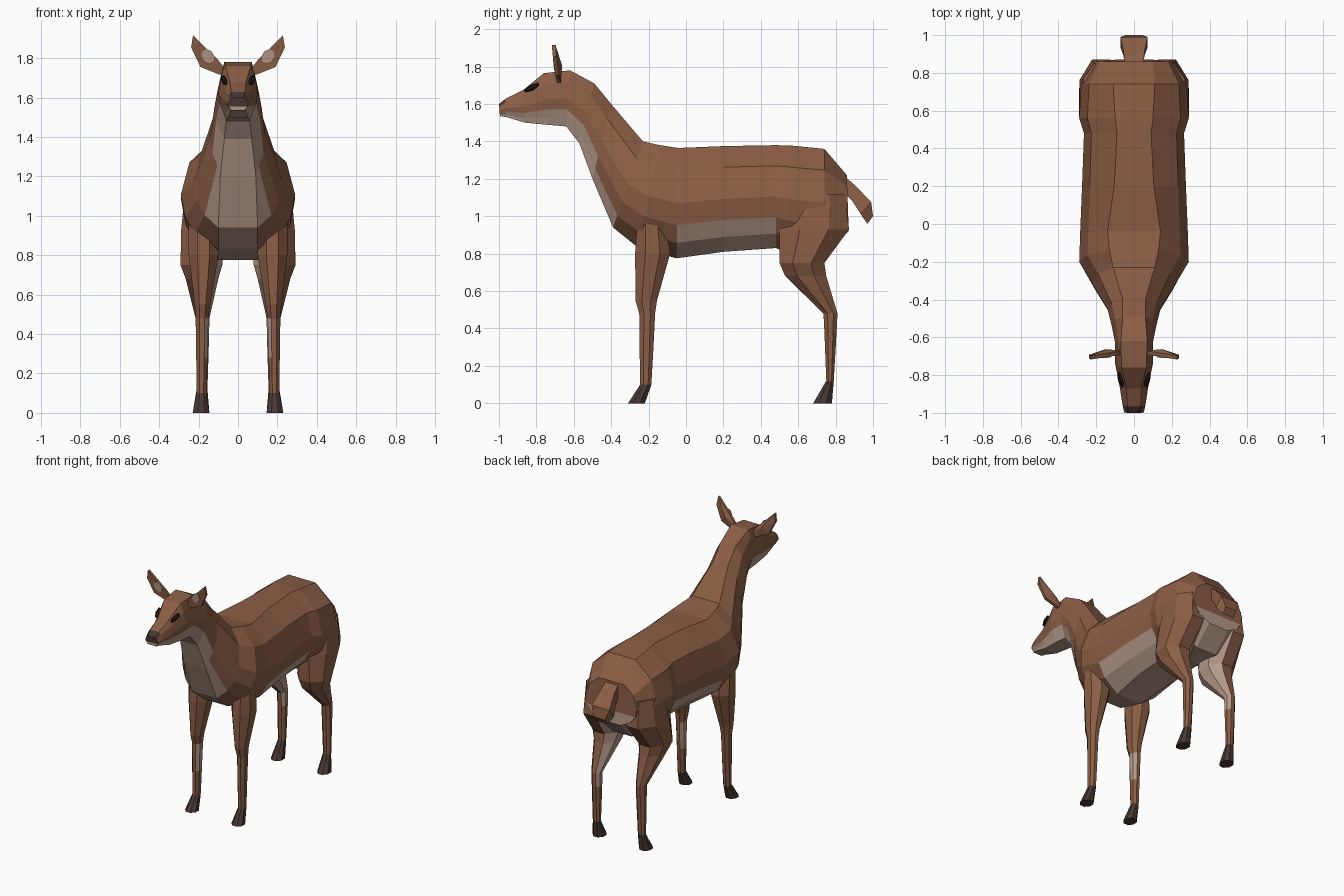
import bpy, bmesh, math
from mathutils import Matrix, Vector

cube = bpy.data.objects.get("Cube")
if cube:
    bpy.data.objects.remove(cube)


def material(name, rgb):
    m = bpy.data.materials.new(name)
    m.use_nodes = True
    m.diffuse_color = (*rgb, 1)
    m.node_tree.nodes["Principled BSDF"].inputs["Base Color"].default_value = (*rgb, 1)
    return m


COAT, PALE, HOOF, BLACK = range(4)
MATERIALS = [material("brown coat", (.26, .112, .06)),
             material("pale underside", (.46, .32, .25)),
             material("dark hoof", (.065, .038, .033)),
             material("black eye", (.014, .009, .008))]


def finish(name, bm, mirrored=False):
    bmesh.ops.recalc_face_normals(bm, faces=bm.faces)
    mesh = bpy.data.meshes.new(name)
    bm.to_mesh(mesh)
    bm.free()
    for m in MATERIALS:
        mesh.materials.append(m)
    obj = bpy.data.objects.new(name, mesh)
    bpy.context.scene.collection.objects.link(obj)
    if mirrored:
        obj.modifiers.new("mirror", 'MIRROR').use_mirror_merge = False
    return obj


def loft(rings, colour, cap):
    """Bridge rings of points; colour(segment, side) and cap(end, strip) pick materials."""
    bm = bmesh.new()
    loops = [[bm.verts.new(p) for p in ring] for ring in rings]
    n = len(loops[0])
    for i, (a, b) in enumerate(zip(loops, loops[1:])):
        for j in range(n):
            k = (j + 1) % n
            bm.faces.new((a[j], a[k], b[k], b[j])).material_index = colour(i, j)
    for end, r in ((0, loops[0]), (1, loops[-1])):
        for j in range(n // 2 - 1):
            f = bm.faces.new((r[j], r[j + 1], r[n - 2 - j], r[n - 1 - j]))
            f.material_index = cap(end, j)
    return bm


# Body, neck and head: one loft from nose to rump
def body_ring(ty, tz, by, bz, top_w, w, bottom_w):
    rows = ((0, top_w), (.2, w * .85), (.5, w), (.7, w * .93), (.86, w * .75), (1, bottom_w))
    half = [(x, ty + (by - ty) * t, tz + (bz - tz) * t) for t, x in rows]
    return half + [(-x, y, z) for x, y, z in reversed(half)]


BODY = [
    (-1.0, 1.60, -.995, 1.535, .028, .052, .035),   # nose
    (-.965, 1.628, -.96, 1.53, .035, .06, .04),
    (-.87, 1.675, -.86, 1.50, .04, .075, .05),
    (-.76, 1.765, -.72, 1.487, .065, .10, .06),     # brow
    (-.62, 1.78, -.64, 1.48, .07, .10, .06),
    (-.49, 1.71, -.57, 1.39, .06, .12, .07),        # neck
    (-.40, 1.60, -.50, 1.20, .06, .14, .09),
    (-.23, 1.40, -.39, .94, .11, .225, .10),        # chest
    (-.14, 1.38, -.26, .835, .13, .29, .10),
    (-.04, 1.365, -.05, .775, .14, .285, .10),
    (.20, 1.375, .20, .81, .105, .275, .12),        # belly
    (.48, 1.38, .48, .83, .09, .265, .12),
    (.56, 1.378, .56, .80, .10, .29, .10),          # haunch
    (.74, 1.36, .74, .79, .11, .28, .08),
    (.86, 1.22, .87, .92, .10, .21, .08),
]
PALE_ROW = {6: 4, 7: 5, 8: 5, 11: 5, 12: 5, 13: 4}


def body_colour(seg, side):
    row = -1 if side == 11 else min(side, 10 - side)
    if seg == 0 and row <= 0:
        return HOOF
    return PALE if row >= PALE_ROW.get(seg, 3) else COAT


def body_cap(end, strip):
    if strip >= 3:
        return PALE
    return COAT if end else HOOF


finish("body", loft([body_ring(*r) for r in BODY], body_colour, body_cap))


# Legs: octagonal lofts, mirrored across the body
def leg_ring(z, x0, x1, y0, y1):
    k = 1 / math.cos(math.pi / 8)
    angles = [math.pi / 8 + j * math.pi / 4 for j in range(8)]
    return [((x0 + x1) / 2 + (x1 - x0) / 2 * k * math.cos(a),
             (y0 + y1) / 2 + (y1 - y0) / 2 * k * math.sin(a), z) for a in angles]


def leg(name, rings, pale_segments):
    last = len(rings) - 2

    def colour(seg, side):
        if seg == last:
            return HOOF
        return PALE if seg in pale_segments and side in (2, 3, 4) else COAT

    finish(name, loft([leg_ring(*r) for r in rings], colour,
                      lambda end, j: HOOF if end else COAT), True)


leg("front_legs", [
    (1.0, .10, .25, -.26, -.11),
    (.80, .10, .25, -.272, -.085),
    (.55, .14, .22, -.27, -.155),
    (.48, .15, .215, -.25, -.165),
    (.28, .155, .212, -.248, -.175),
    (.10, .16, .21, -.245, -.185),
    (0, .145, .23, -.31, -.22)], (3,))

leg("hind_legs", [
    (1.12, .07, .27, .57, .85),
    (.93, .06, .288, .50, .872),
    (.75, .08, .292, .50, .74),
    (.68, .10, .265, .53, .75),
    (.48, .145, .215, .735, .81),
    (.38, .147, .213, .74, .805),
    (.12, .155, .21, .75, .79),
    (0, .145, .23, .68, .78)], (0, 1, 2, 3, 4))


# Tail: four-sided loft hanging off the rump
TAIL = [(.84, 1.22, .84, 1.13, .05), (.91, 1.16, .89, 1.08, .055),
        (.99, 1.075, .935, 1.01, .072), (1.0, 1.0, .97, .96, .045)]
tail_rings = [[(w, ty, tz), (w, by, bz), (-w, by, bz), (-w, ty, tz)]
              for ty, tz, by, bz, w in TAIL]
finish("tail", loft(tail_rings, lambda s, j: COAT, lambda e, j: COAT))


# Ears: flat leaf in front, ridged behind, with a pale inner plate
OUTLINE = [(.065, 1.745), (.10, 1.79), (.228, 1.915), (.238, 1.855), (.19, 1.755), (.09, 1.715)]


def ear_point(x, z, dy):
    return Vector((x, -.675 - .1 * (z - 1.72) - .06 * (x - .08) + dy, z))


def leaf(bm, outline, front, back, ridge, mat):
    f = [bm.verts.new(ear_point(x, z, front)) for x, z in outline]
    b = [bm.verts.new(ear_point(x, z, back)) for x, z in outline]
    peak = bm.verts.new(ear_point(.15, 1.805, ridge))
    faces = [bm.faces.new(f)]
    for i in range(len(f)):
        k = (i + 1) % len(f)
        faces += [bm.faces.new((f[i], f[k], b[k], b[i])), bm.faces.new((b[i], b[k], peak))]
    for face in faces:
        face.material_index = mat


ear = bmesh.new()
leaf(ear, OUTLINE, -.014, .006, .025, COAT)
finish("ears", ear, True)

inner = bmesh.new()
patch = [(.152 + .032 * math.cos(a) + .008 * math.sin(a), 1.81 + .036 * math.sin(a))
         for a in (j * math.pi / 4 for j in range(8))]
leaf(inner, patch, -.018, -.012, -.011, PALE)
finish("inner_ears", inner, True)


# Eyes: slim faceted almonds under the brow
eye = bmesh.new()
shape = (Matrix.Translation((.071, -.825, 1.688)) @ Matrix.Rotation(math.radians(28), 4, 'X')
         @ Matrix.Rotation(math.radians(-12), 4, 'Z') @ Matrix.Diagonal((.016, .05, .017, 1)))
bmesh.ops.create_icosphere(eye, subdivisions=1, radius=1, matrix=shape)
for face in eye.faces:
    face.material_index = BLACK
finish("eyes", eye, True)
